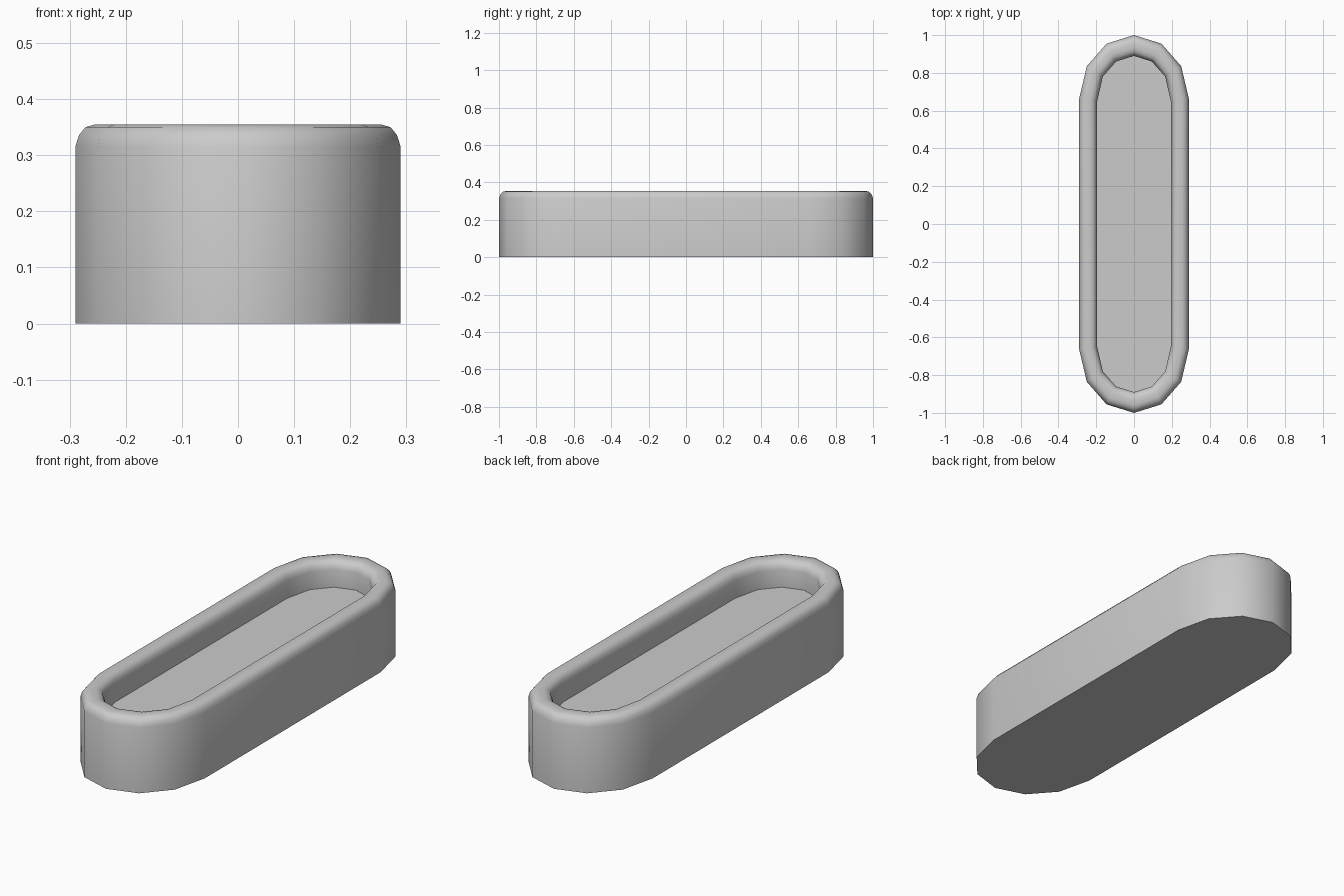
import bpy, bmesh, math

if "Cube" in bpy.data.objects:
    bpy.data.objects.remove(bpy.data.objects["Cube"])

# Quarter outlines of the outer wall and inner wall (x, y)
OUTER = [(0.29, 0.665), (0.25, 0.835), (0.145, 0.955), (0.0, 1.0)]
INNER = [(0.195, 0.65), (0.165, 0.78), (0.095, 0.86), (0.0, 0.89)]

# Wall section: (fraction from outer to inner, height)
SECTION = [(0, 0), (0, 0.315), (0.07, 0.336), (0.19, 0.35), (0.37, 0.355),
           (0.63, 0.355), (0.81, 0.35), (0.93, 0.336), (1, 0.315), (1, 0.23)]


def full_loop(quarter):
    half = quarter + [(-x, y) for x, y in reversed(quarter[:-1])]
    return half + [(-x, -y) for x, y in half]


def build_tray():
    bm = bmesh.new()
    outer, inner = full_loop(OUTER), full_loop(INNER)
    rings = []
    for t, z in SECTION:
        rings.append([bm.verts.new((a[0] + (b[0] - a[0]) * t,
                                    a[1] + (b[1] - a[1]) * t, z))
                      for a, b in zip(outer, inner)])
    n = len(outer)
    # Walls and rounded rim
    for lo, hi in zip(rings, rings[1:]):
        for i in range(n):
            j = (i + 1) % n
            bm.faces.new((lo[i], lo[j], hi[j], hi[i]))
    # Flat underside and recessed floor
    bm.faces.new(list(reversed(rings[0])))
    bm.faces.new(rings[-1])
    bmesh.ops.recalc_face_normals(bm, faces=bm.faces)
    mesh = bpy.data.meshes.new("oblong_tray")
    bm.to_mesh(mesh)
    bm.free()
    obj = bpy.data.objects.new("oblong_tray", mesh)
    bpy.context.collection.objects.link(obj)
    return obj


tray = build_tray()
bpy.context.view_layer.objects.active = tray
tray.select_set(True)
bpy.ops.object.shade_smooth_by_angle(angle=math.radians(50))
